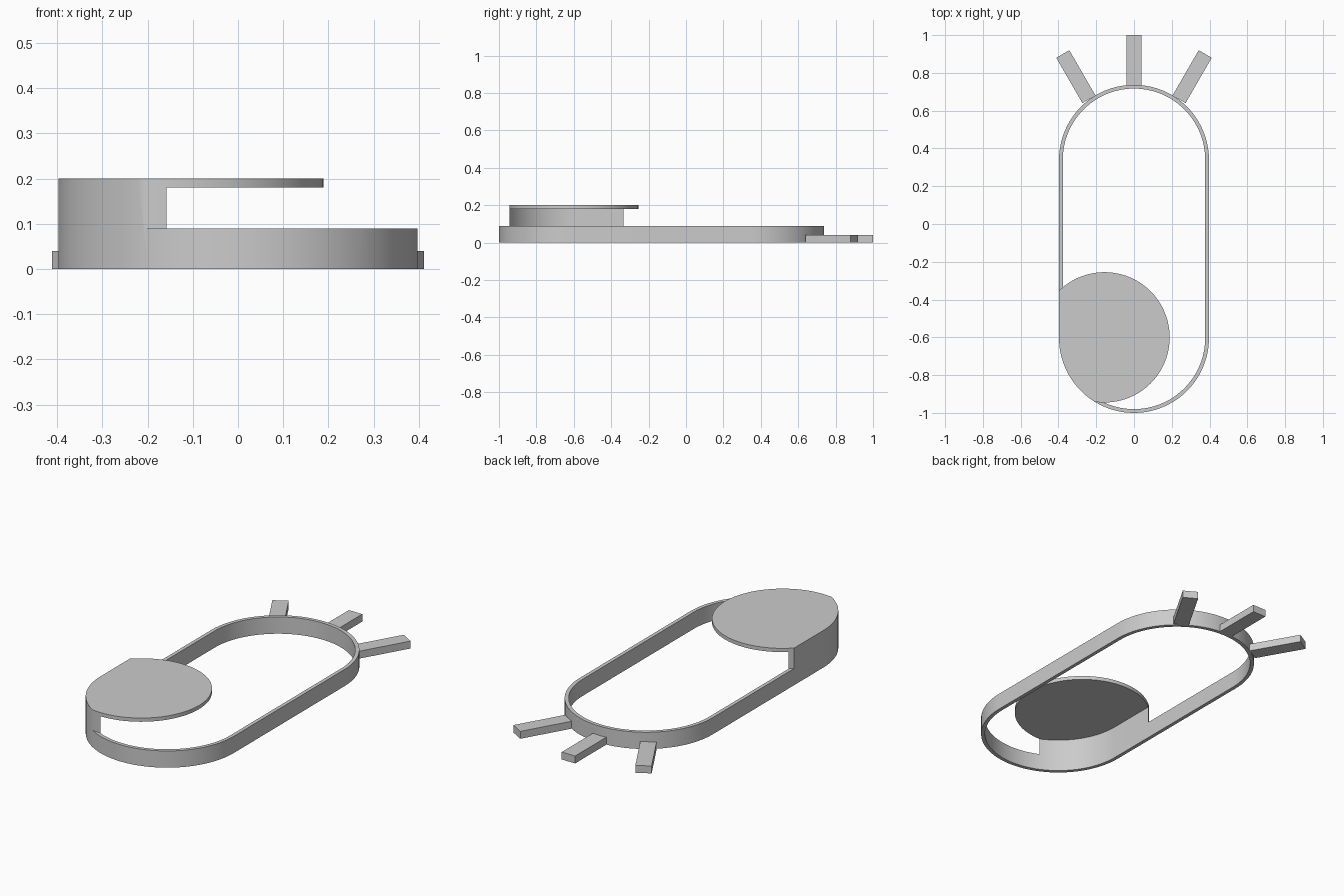
import bpy, bmesh
from math import sin, cos, pi, radians
from mathutils import Matrix

if "Cube" in bpy.data.objects:
    bpy.data.objects.remove(bpy.data.objects["Cube"], do_unlink=True)

grey = bpy.data.materials.new("plain_grey")
grey.use_nodes = True
colour = (0.6, 0.6, 0.6, 1)
grey.diffuse_color = colour
grey.node_tree.nodes["Principled BSDF"].inputs["Base Color"].default_value = colour

RADIUS, WALL = 0.397, 0.02
FRONT_Y, BACK_Y = -0.603, 0.34      # centres of the two rounded ends
RAIL_TOP, ROOF_UNDER, ROOF_TOP = 0.09, 0.18, 0.2


def prism(name, outline, z0, z1):
    """Extrude a closed xy outline from z0 to z1."""
    bm = bmesh.new()
    base = bm.faces.new([bm.verts.new((x, y, z0)) for x, y in outline])
    top = bmesh.ops.extrude_face_region(bm, geom=[base])["geom"]
    bmesh.ops.translate(bm, vec=(0, 0, z1 - z0),
                        verts=[v for v in top if isinstance(v, bmesh.types.BMVert)])
    bmesh.ops.recalc_face_normals(bm, faces=bm.faces)
    mesh = bpy.data.meshes.new(name)
    bm.to_mesh(mesh)
    bm.free()
    mesh.materials.append(grey)
    obj = bpy.data.objects.new(name, mesh)
    bpy.context.collection.objects.link(obj)
    return obj


def arc(cx, cy, r, start, end, steps):
    angles = [start + (end - start) * i / steps for i in range(steps + 1)]
    return [(cx + r * cos(a), cy + r * sin(a)) for a in angles]


def stadium(r):
    return arc(0, BACK_Y, r, 0, pi, 48) + arc(0, FRONT_Y, r, pi, 2 * pi, 48)


def boolean(target, tool, operation):
    """Apply a boolean and discard the tool."""
    tool.hide_render = True
    mod = target.modifiers.new(operation, "BOOLEAN")
    mod.operation, mod.object, mod.solver = operation, tool, "EXACT"
    bpy.context.view_layer.objects.active = target
    bpy.ops.object.modifier_apply(modifier=mod.name)
    bpy.data.objects.remove(tool, do_unlink=True)


# Lidded oval tray, hollow from below
body = prism("oval_rail_and_roof", stadium(RADIUS), 0, ROOF_TOP)
boolean(body, prism("hollow", stadium(RADIUS - WALL), -0.1, ROOF_UNDER), "DIFFERENCE")

# Keep only the low rail, plus the full height inside the round roof
keep = prism("keep_low", [(-2, -2), (2, -2), (2, 2), (-2, 2)], -0.2, RAIL_TOP)
disc = arc(-0.156, -0.6, 0.345, 0, 2 * pi, 96)[:-1]
boolean(keep, prism("keep_round", disc, -0.1, 0.3), "UNION")
boolean(body, keep, "INTERSECT")

# Three flat bars fanning out from the back end
W, H = 0.04, 0.04
bars = []
for name, x, y, length, turn in (("middle_bar", 0, 1, 0.27, 0),
                                 ("left_bar", 0.377, 0.9, 0.277, -30),
                                 ("right_bar", -0.377, 0.9, 0.277, 30)):
    bar = prism(name, [(-W, -length), (W, -length), (W, 0), (-W, 0)], 0, H)
    bar.data.transform(Matrix.Translation((x, y, 0)) @ Matrix.Rotation(radians(turn), 4, "Z"))
    bars.append(bar)

# Smooth the curved walls while keeping rims sharp
bpy.ops.object.select_all(action="DESELECT")
body.select_set(True)
bpy.context.view_layer.objects.active = body
bpy.ops.object.shade_smooth_by_angle(angle=radians(30))
